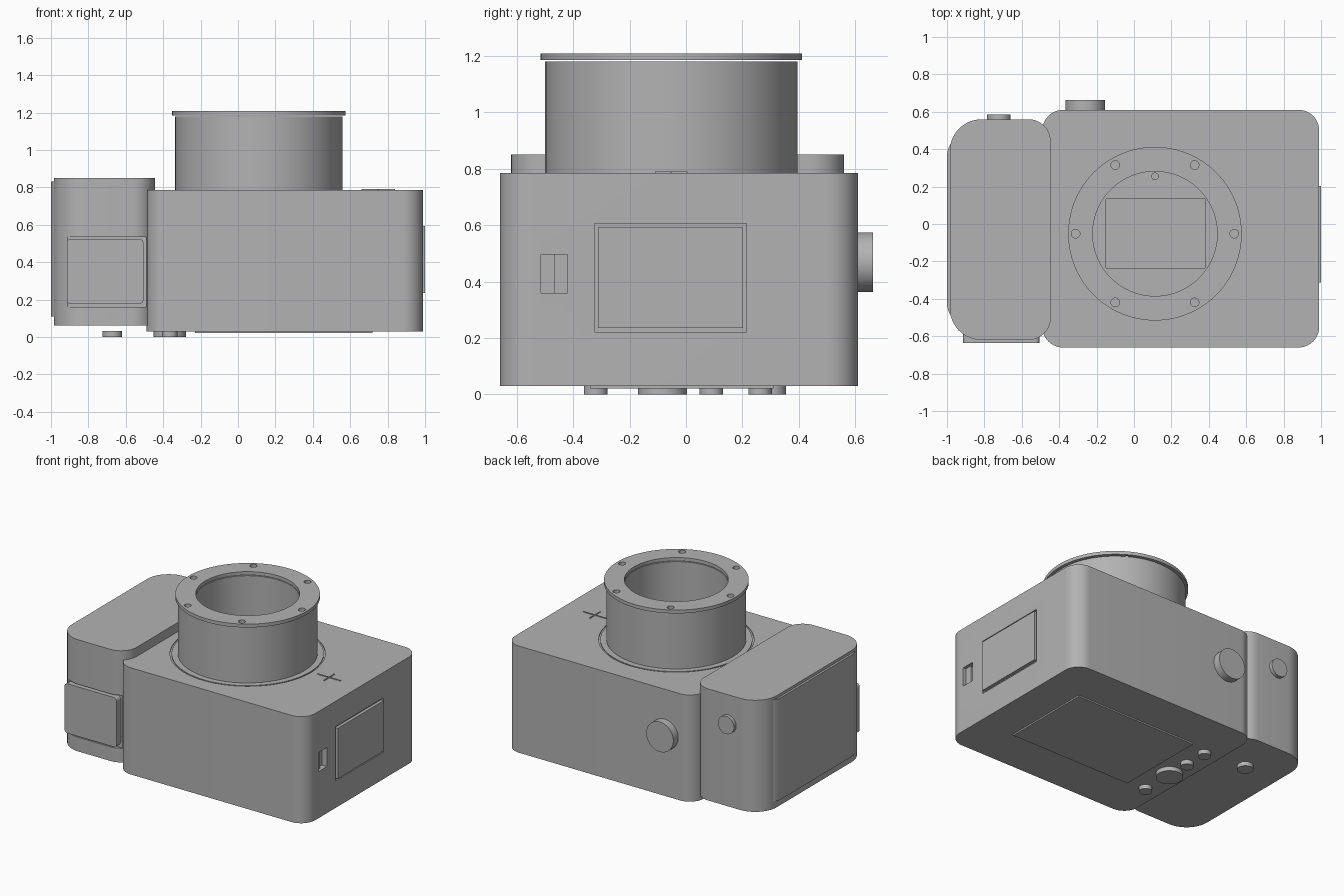
import bpy, bmesh, math
from mathutils import Matrix, Vector

if "Cube" in bpy.data.objects:
    bpy.data.objects.remove(bpy.data.objects["Cube"])

grey = bpy.data.materials.new("plain grey")
grey.use_nodes = True
colour = (0.45, 0.45, 0.45, 1)
grey.diffuse_color = colour
grey.node_tree.nodes["Principled BSDF"].inputs["Base Color"].default_value = colour


def finish(name, bm):
    bmesh.ops.recalc_face_normals(bm, faces=bm.faces)
    mesh = bpy.data.meshes.new(name)
    bm.to_mesh(mesh)
    bm.free()
    mesh.materials.append(grey)
    ob = bpy.data.objects.new(name, mesh)
    bpy.context.collection.objects.link(ob)
    return ob


def slab(name, x, y, z, radii=(0, 0, 0, 0)):
    """Box with rounded upright edges; radii run front-left-of-x round anticlockwise."""
    bm = bmesh.new()
    corners = [(x[0], y[0], 1, 1), (x[1], y[0], -1, 1), (x[1], y[1], -1, -1), (x[0], y[1], 1, -1)]
    verts = []
    for i, ((cx, cy, sx, sy), r) in enumerate(zip(corners, radii)):
        steps = 14 if r else 0
        for k in range(steps + 1):
            a = math.pi * (1 + i / 2) + math.pi / 2 * k / max(steps, 1)
            verts.append(bm.verts.new((cx + sx * r + r * math.cos(a), cy + sy * r + r * math.sin(a), z[0])))
    face = bm.faces.new(verts)
    top = bmesh.ops.extrude_face_region(bm, geom=[face])["geom"]
    bmesh.ops.translate(bm, vec=(0, 0, z[1] - z[0]), verts=[v for v in top if isinstance(v, bmesh.types.BMVert)])
    return finish(name, bm)


def disc(name, start, r, length, axis="Z", seg=48):
    """Cylinder that runs from the start point along an axis."""
    bm = bmesh.new()
    bmesh.ops.create_cone(bm, cap_ends=True, segments=seg, radius1=r, radius2=r, depth=length)
    turn = Matrix.Rotation(-math.pi / 2, 4, "X") if axis == "Y" else Matrix()
    place = Matrix.Translation(start) @ turn @ Matrix.Translation((0, 0, length / 2))
    bmesh.ops.transform(bm, matrix=place, verts=bm.verts)
    return finish(name, bm)


def cut(target, *cutters):
    for c in cutters:
        c.hide_render = True
        mod = target.modifiers.new("cut", "BOOLEAN")
        mod.operation, mod.solver, mod.object = "DIFFERENCE", "EXACT", c
        bpy.context.view_layer.objects.active = target
        bpy.ops.object.modifier_apply(modifier=mod.name)
        bpy.data.objects.remove(c)


MX, MY = 0.112, -0.052          # mount centre
TOP = 0.785                     # body top
FLOOR = 0.56                    # floor of the mount well

# Main body with mount well, side door recess and slot
body = slab("body", (-0.49, 0.99), (-0.66, 0.61), (0.03, TOP), (0.11,) * 4)
groove = disc("groove_cutter", (MX, MY, TOP - 0.006), 0.498, 0.05, seg=96)
cut(groove, disc("groove_core", (MX, MY, TOP - 0.1), 0.488, 0.3, seg=96))
cut(body,
    groove,
    disc("well_cutter", (MX, MY, FLOOR), 0.333, 1, seg=96),
    slab("sensor_cutter", (-0.15, 0.38), (-0.235, 0.135), (FLOOR - 0.02, 0.7)),
    slab("door_cutter", (0.978, 1.1), (-0.325, 0.215), (0.22, 0.605)),
    slab("slot_cutter", (0.95, 1.1), (-0.515, -0.42), (0.36, 0.495)))
slab("side_door", (0.97, 1.0), (-0.312, 0.203), (0.235, 0.592))
slab("slot_contact", (0.94, 0.968), (-0.515, -0.465), (0.36, 0.495))
disc("mount_pin", (MX, 0.255, FLOOR - 0.01), 0.02, 0.03, seg=24)

# Lens tube and flange with six screw holes
tube = disc("lens_tube", (MX, MY, TOP - 0.005), 0.448, 0.4, seg=96)
cut(tube, disc("bore_cutter", (MX, MY, 0.5), 0.333, 1, seg=96))
flange = disc("flange", (MX, MY, 1.185), 0.464, 0.024, seg=96)
cut(flange, disc("bore_cutter", (MX, MY, 0.5), 0.333, 1, seg=96))
for i in range(6):
    a = i * math.pi / 3
    at = Vector((MX + 0.424 * math.cos(a), MY + 0.424 * math.sin(a), 1.18))
    cut(flange, disc("screw_cutter", at, 0.023, 0.1, seg=24))

# Cross mark on the body top
slab("cross_long", (0.66, 0.84), (MY - 0.003, MY + 0.003), (TOP - 0.005, TOP + 0.005))
slab("cross_short", (0.747, 0.753), (-0.11, 0.006), (TOP - 0.005, TOP + 0.005))

# Hand grip with card door and side pad
grip = slab("grip", (-0.985, -0.445), (-0.62, 0.56), (0.06, 0.85), (0.17, 0.12, 0.12, 0.17))
cut(grip, slab("card_cutter", (-0.93, -0.49), (-0.8, -0.59), (0.16, 0.535)))
slab("grip_pad", (-1.0, -0.8), (-0.55, 0.49), (0.11, 0.83), (0.13, 0, 0, 0.13))
card = slab("card_door", (-0.915, -0.505), (-0.525, -0.175), (0, 0.06), (0.025,) * 4)
card.data.transform(Matrix.Translation((0, -0.575, 0)) @ Matrix.Rotation(math.pi / 2, 4, "X")
                    @ Matrix.Scale(-1, 4, (0, 1, 0)))
card.data.flip_normals()

# Dials on the back side
disc("thumb_dial", (-0.26, 0.58, 0.468), 0.106, 0.084, "Y")
disc("grip_button", (-0.722, 0.54, 0.645), 0.063, 0.045, "Y")

# Screen and buttons underneath
slab("screen", (-0.23, 0.72), (-0.34, 0.31), (0.02, 0.05))
for name, x, y, r in (("lower_button", -0.365, -0.32, 0.042), ("control_wheel", -0.365, -0.083, 0.087),
                      ("middle_button", -0.365, 0.09, 0.042), ("upper_button", -0.365, 0.263, 0.042),
                      ("grip_under_button", -0.672, 0.303, 0.052)):
    disc(name, (x, y, 0), r, 0.031)

# Smooth rounded sides, keep hard edges
bpy.ops.object.select_all(action="DESELECT")
for ob in bpy.context.scene.objects:
    if ob.type == "MESH" and grey.name in ob.data.materials:
        ob.select_set(True)
        bpy.context.view_layer.objects.active = ob
bpy.ops.object.shade_smooth_by_angle(angle=math.radians(30))
